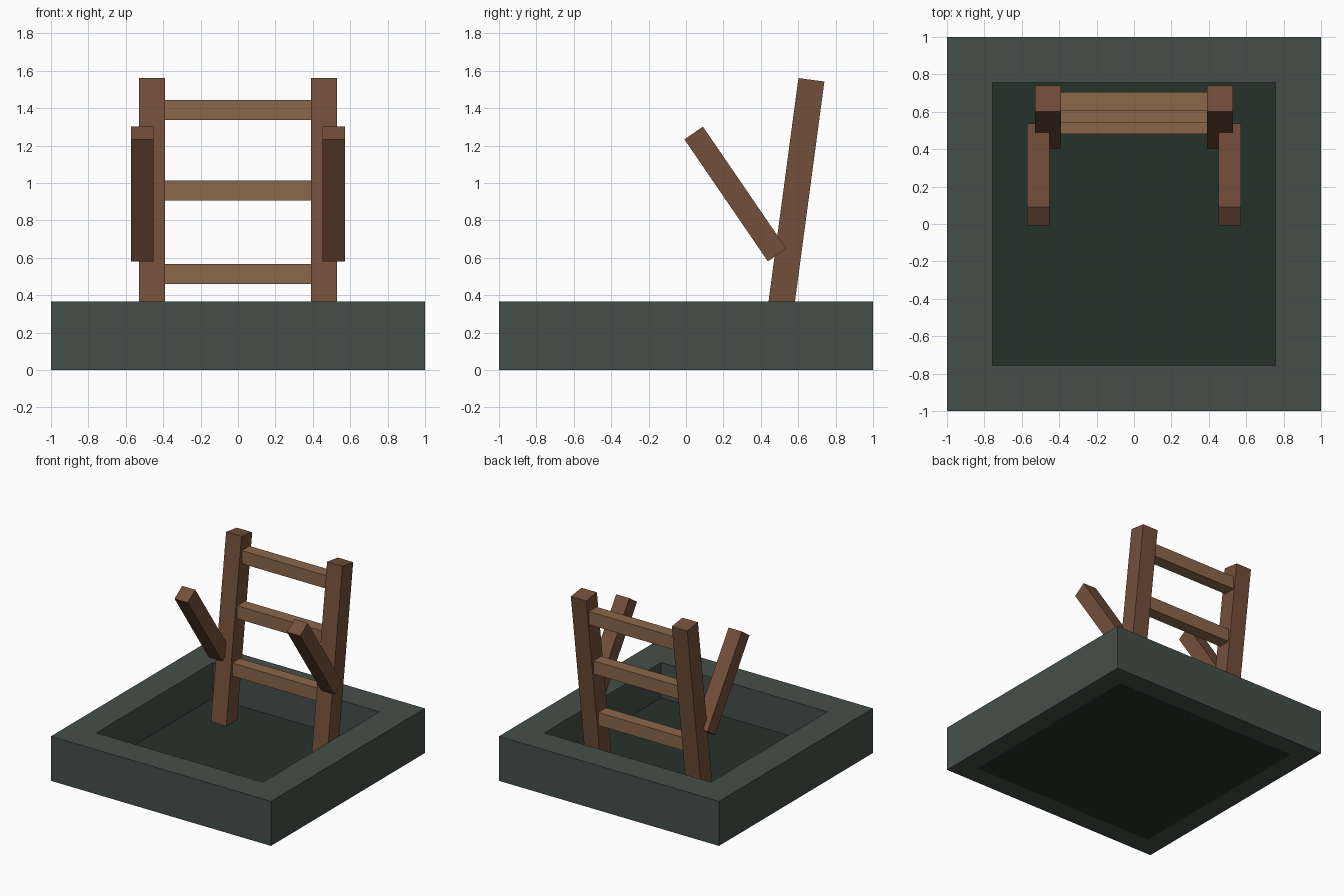
import bpy, bmesh
from mathutils import Matrix

if "Cube" in bpy.data.objects:
    bpy.data.objects.remove(bpy.data.objects["Cube"])


def material(name, rgb):
    m = bpy.data.materials.new(name)
    m.diffuse_color = (*rgb, 1)
    m.use_nodes = True
    m.node_tree.nodes["Principled BSDF"].inputs["Base Color"].default_value = m.diffuse_color
    return m


STONE = material("grey_green", (0.058, 0.078, 0.067))
DARK = material("dark_green", (0.019, 0.032, 0.025))
WOOD = material("brown_wood", (0.174, 0.078, 0.042))
PALE = material("pale_wood", (0.258, 0.136, 0.067))


def finish(bm, name, mat, loc=(0, 0, 0), tilt=0):
    bmesh.ops.recalc_face_normals(bm, faces=bm.faces)
    mesh = bpy.data.meshes.new(name)
    bm.to_mesh(mesh)
    bm.free()
    mesh.materials.append(mat)
    ob = bpy.data.objects.new(name, mesh)
    ob.location = loc
    ob.rotation_euler.x = tilt
    bpy.context.collection.objects.link(ob)
    return ob


def box(name, size, loc, mat, tilt=0):
    bm = bmesh.new()
    bmesh.ops.create_cube(bm, size=1, matrix=Matrix.Diagonal((*size, 1)))
    return finish(bm, name, mat, loc, tilt)


# Square rim around the base
OUTER, INNER, RIM_Z = 1.0, 0.757, 0.367
bm = bmesh.new()
corners = [(-1, -1), (1, -1), (1, 1), (-1, 1)]
rings = [[bm.verts.new((x * r, y * r, z)) for x, y in corners]
         for r, z in ((OUTER, 0.001), (OUTER, RIM_Z), (INNER, RIM_Z), (INNER, 0.001))]
for k in range(4):
    a, b = rings[k], rings[(k + 1) % 4]
    for i in range(4):
        j = (i + 1) % 4
        bm.faces.new((a[i], a[j], b[j], b[i]))
finish(bm, "base_rim", STONE)

# Sunken floor panel
box("base_floor", (1.67, 1.67, 0.077), (0, 0, 0.0385), DARK)

# Leaning back posts and raised arms on both sides
for side, s in (("left", -1), ("right", 1)):
    box(f"{side}_back_post", (0.14, 0.14, 1.5), (s * 0.459, 0.571, 0.808), WOOD, -0.133)
    box(f"{side}_arm", (0.12, 0.12, 0.79), (s * 0.511, 0.264, 0.941), WOOD, 0.6)

# Cross rungs between the posts
for name, y, z in (("lower", 0.532, 0.513), ("middle", 0.594, 0.96), ("upper", 0.655, 1.389)):
    box(f"{name}_rung", (0.86, 0.10, 0.107), (0, y, z), PALE)
